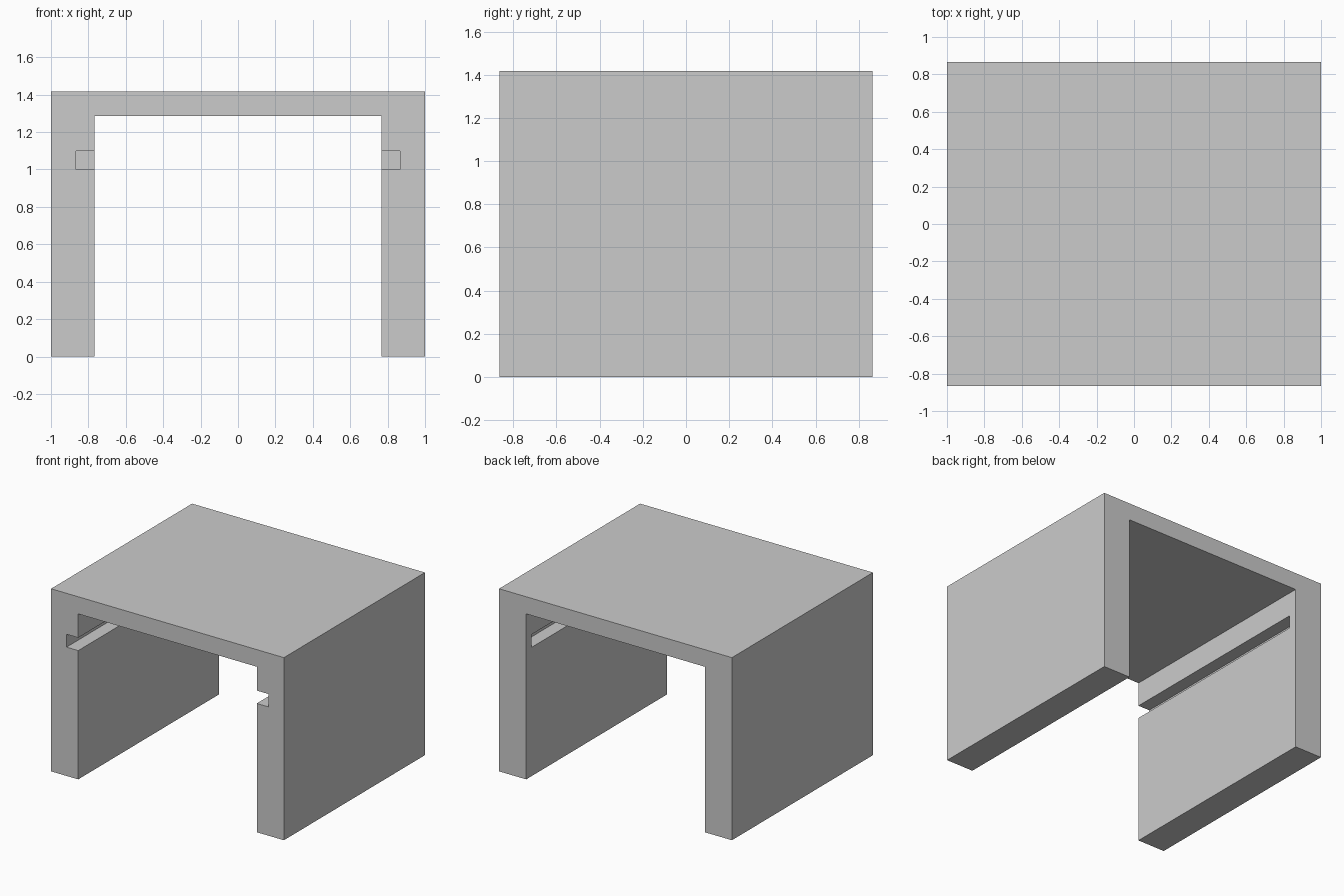
import bpy
import bmesh
from mathutils import Vector

if "Cube" in bpy.data.objects:
    bpy.data.objects.remove(bpy.data.objects["Cube"])

HALF_X, INNER_X, SLOT_X = 1.0, 0.767, 0.867
HALF_Y, SLOT_END_Y = 0.865, 0.798
TOP_Z, UNDER_Z = 1.418, 1.285
SLOT_Z0, SLOT_Z1 = 1.0, 1.1


def extrude_profile(name, outline, y0, y1):
    """Extrude an (x, z) outline along y into a closed solid."""
    bm = bmesh.new()
    face = bm.faces.new([bm.verts.new((x, y0, z)) for x, z in outline])
    result = bmesh.ops.extrude_face_region(bm, geom=[face])
    moved = [g for g in result["geom"] if isinstance(g, bmesh.types.BMVert)]
    bmesh.ops.translate(bm, verts=moved, vec=Vector((0, y1 - y0, 0)))
    bmesh.ops.recalc_face_normals(bm, faces=bm.faces)
    mesh = bpy.data.meshes.new(name)
    bm.to_mesh(mesh)
    bm.free()
    obj = bpy.data.objects.new(name, mesh)
    bpy.context.collection.objects.link(obj)
    return obj


# Table body: two side panels joined by the top
half = [(HALF_X, TOP_Z), (HALF_X, 0), (INNER_X, 0), (INNER_X, UNDER_Z)]
body = extrude_profile("table_body",
                       half + [(-x, z) for x, z in reversed(half)],
                       -HALF_Y, HALF_Y)

# Shelf grooves: open at the front, stopped short of the back;
# one bar spans the opening and cuts both inner walls
cutter = extrude_profile("groove_cutter",
                         [(-SLOT_X, SLOT_Z0), (SLOT_X, SLOT_Z0),
                          (SLOT_X, SLOT_Z1), (-SLOT_X, SLOT_Z1)],
                         -HALF_Y - 0.1, SLOT_END_Y)
cutter.hide_render = True

groove = body.modifiers.new("shelf_grooves", 'BOOLEAN')
groove.operation = 'DIFFERENCE'
groove.solver = 'EXACT'
groove.object = cutter

# Apply the cut and discard the helper
bpy.context.view_layer.objects.active = body
body.select_set(True)
bpy.ops.object.modifier_apply(modifier=groove.name)
bpy.data.objects.remove(cutter, do_unlink=True)
